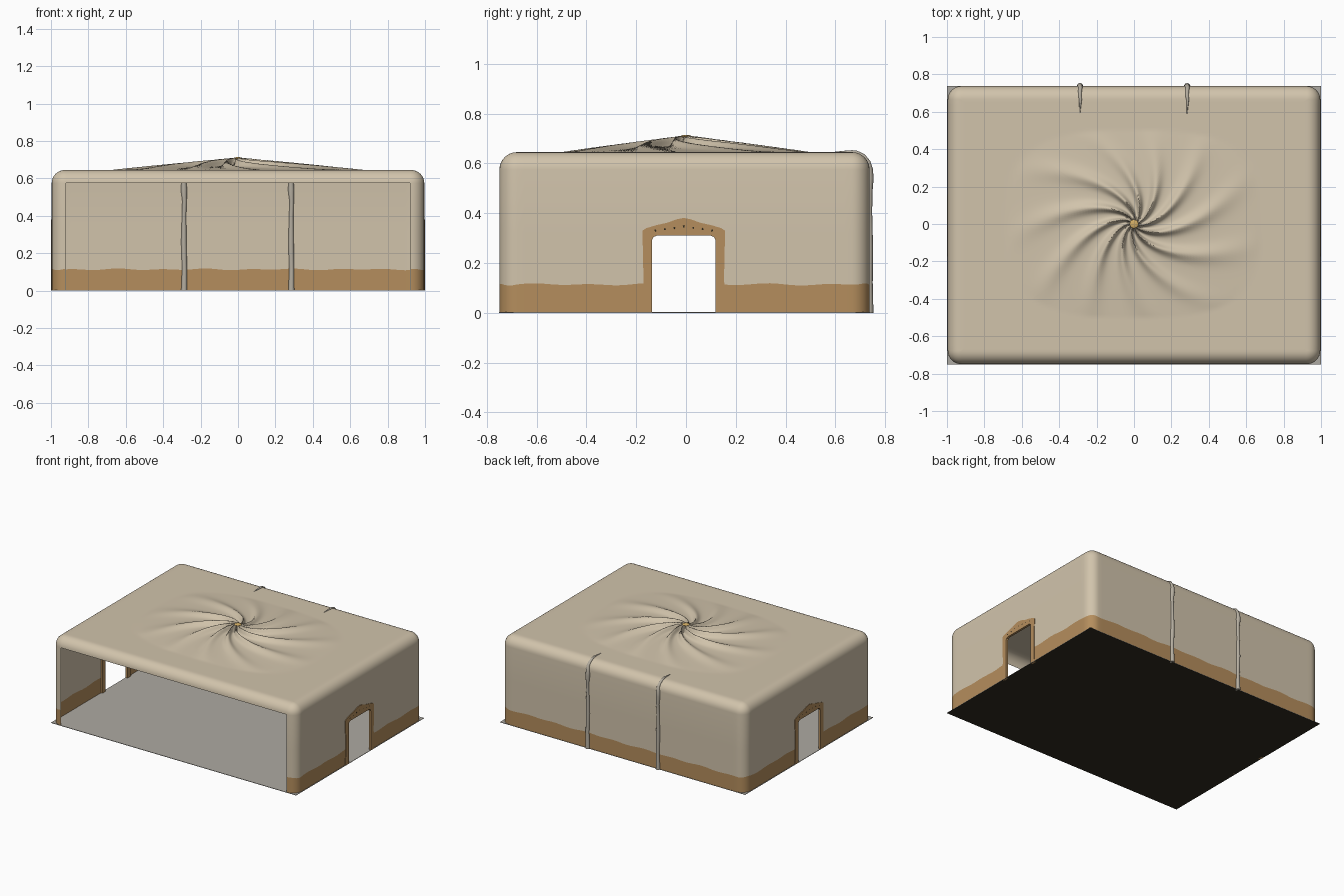
import bpy, bmesh, math

if "Cube" in bpy.data.objects:
    bpy.data.objects.remove(bpy.data.objects["Cube"], do_unlink=True)


def material(name, rgb):
    m = bpy.data.materials.new(name)
    m.use_nodes = True
    m.diffuse_color = (*rgb, 1)
    bsdf = m.node_tree.nodes["Principled BSDF"]
    bsdf.inputs["Base Color"].default_value = (*rgb, 1)
    bsdf.inputs["Roughness"].default_value = 0.9
    return m


PLASTER = material("plaster", (0.64, 0.55, 0.41))
CLAY = material("clay", (0.46, 0.27, 0.11))
STONE = material("stone", (0.42, 0.40, 0.36))
DARK = material("dark_underside", (0.03, 0.025, 0.015))
ROOT = material("root", (0.46, 0.42, 0.35))
GOLD = material("gold", (0.65, 0.42, 0.13))


def finish(name, bm, mats, smooth=False):
    mesh = bpy.data.meshes.new(name)
    bm.to_mesh(mesh)
    bm.free()
    ob = bpy.data.objects.new(name, mesh)
    bpy.context.collection.objects.link(ob)
    for m in mats:
        mesh.materials.append(m)
    if smooth:
        bpy.ops.object.select_all(action="DESELECT")
        ob.select_set(True)
        bpy.context.view_layer.objects.active = ob
        bpy.ops.object.shade_smooth_by_angle(angle=math.radians(50))
    return ob


# Main dimensions
HX, HY, YC = 0.996, 0.743, -0.006
R, FILLET = 0.072, 0.07
EAVES, ROOF = 0.575, 0.645
OPEN_X = 0.92
DOOR_Y, DOOR_W, DOOR_Z = -0.009, 0.14, 0.32


def span(stops, step=0.03):
    """Evenly subdivide between stops, keeping every stop."""
    out = [stops[0]]
    for a, b in zip(stops, stops[1:]):
        n = max(1, round(abs(b - a) / step))
        out += [a + (b - a) * (i + 1) / n for i in range(n)]
    return out


def perimeter():
    """Rounded rectangle as (x, y, normal x, normal y)."""
    lx, ly = HX - R, HY - R
    pts = []

    def corner(cx, cy, start):
        for i in range(1, 8):
            a = math.radians(start + 90 * i / 8)
            c, s = math.cos(a), math.sin(a)
            pts.append((cx + R * c, cy + YC + R * s, c, s))

    door = [DOOR_Y - DOOR_W, DOOR_Y + DOOR_W]
    side = span([YC - ly, *door, YC + ly])
    back = span([lx, -lx])
    front = span([-lx, -OPEN_X, OPEN_X, lx])
    pts.extend((HX, y, 1, 0) for y in side)
    corner(lx, ly, 0)
    pts.extend((x, YC + HY, 0, 1) for x in back)
    corner(-lx, ly, 90)
    pts.extend((-HX, y, -1, 0) for y in reversed(side))
    corner(-lx, -ly, 180)
    pts.extend((x, YC - HY, 0, -1) for x in front)
    corner(lx, -ly, 270)
    return pts


def swirl(x, y):
    """Height of the twisted folds on the roof."""
    rho = (abs(x / 0.68) ** 3 + abs(y / 0.5) ** 3) ** (1 / 3)
    if rho >= 1:
        return 0
    r = math.hypot(x, y)
    p = 11 * (math.atan2(y, x) - 0.5 * math.log(r + 0.03))
    ridge = 0.5 + 0.5 * math.cos(p + 0.6 * math.sin(p))
    depth = 0.6 * min(1, r / 0.05)
    return 0.068 * (1 - rho) ** 0.95 * (1 - depth * (1 - ridge))


# Shell: walls with clay skirting, rounded eaves and swirled roof
bm = bmesh.new()
plan = perimeter()
count = len(plan)


def skirting(k):
    turn = 2 * math.pi * k / count
    return 0.114 + 0.003 * math.sin(turn * 31) + 0.002 * math.sin(turn * 17)


rings = [[bm.verts.new((x, y, 0)) for x, y, _, _ in plan],
         [bm.verts.new((p[0], p[1], skirting(k))) for k, p in enumerate(plan)]]
for z in (DOOR_Z, EAVES):
    rings.append([bm.verts.new((x, y, z)) for x, y, _, _ in plan])
for i in range(1, 9):
    a = math.pi / 2 * i / 8
    d, z = FILLET * (1 - math.cos(a)), EAVES + FILLET * math.sin(a)
    rings.append([bm.verts.new((x - u * d, y - v * d, z)) for x, y, u, v in plan])
STEPS = 60
edge = [v.co.copy() for v in rings[-1]]
for i in range(1, STEPS):
    t = (1 - i / STEPS) ** 1.4
    rings.append([bm.verts.new((c.x * t, c.y * t, ROOF + swirl(c.x * t, c.y * t)))
                  for c in edge])
for level, (low, high) in enumerate(zip(rings, rings[1:])):
    for k in range(count):
        n = (k + 1) % count
        x, y = (plan[k][0] + plan[n][0]) / 2, (plan[k][1] + plan[n][1]) / 2
        front = y < YC - HY + 0.0001
        if level < 3 and front and abs(x) < OPEN_X:
            continue
        if level < 2 and abs(x) > HX - 0.0001 and abs(y - DOOR_Y) < DOOR_W:
            continue
        f = bm.faces.new((low[k], low[n], high[n], high[k]))
        f.material_index = int(level == 0 and not front)
peak = bm.verts.new((0, 0, ROOF + 0.066))
for k in range(count):
    bm.faces.new((rings[-1][k], rings[-1][(k + 1) % count], peak))
finish("shell", bm, [PLASTER, CLAY], smooth=True)

# Floor slab with square corners and a dark underside
bm = bmesh.new()
bmesh.ops.create_cube(bm, size=1)
for v in bm.verts:
    v.co.x *= 2
    v.co.y = v.co.y * 1.49 + YC
    v.co.z = (v.co.z + 0.5) * 0.003
bm.normal_update()
for f in bm.faces:
    f.material_index = int(f.normal.z < -0.5)
finish("floor", bm, [STONE, DARK])

# Door surrounds: half outlines, mirrored into a full arch
inner = [(0.128, 0), (0.128, 0.15), (0.128, 0.29), (0.122, 0.304),
         (0.108, 0.31), (0.06, 0.31), (0.03, 0.31), (0, 0.31)]
outer = [(0.165, 0), (0.162, 0.15), (0.166, 0.33), (0.15, 0.34),
         (0.11, 0.352), (0.065, 0.362), (0.03, 0.375), (0, 0.381)]


def arch(half):
    return half + [(-y, z) for y, z in reversed(half[:-1])]


def door_surround(name, sign):
    bm = bmesh.new()
    loops = [[bm.verts.new((sign * x, DOOR_Y + y, z)) for y, z in arch(half)]
             for x, half in ((1, inner), (1, outer), (0.984, outer), (0.984, inner))]
    for a, b in zip(loops, loops[1:] + loops[:1]):
        for i in range(len(a) - 1):
            bm.faces.new((a[i], a[i + 1], b[i + 1], b[i]))
    for i in (0, -1):
        bm.faces.new([loop[i] for loop in loops])
    bmesh.ops.recalc_face_normals(bm, faces=bm.faces[:])
    finish(name, bm, [CLAY])
    # Small studs along the lintel
    bm = bmesh.new()
    for i in range(-3, 4):
        made = bmesh.ops.create_uvsphere(bm, u_segments=8, v_segments=6, radius=0.005)
        for v in made["verts"]:
            v.co.x = v.co.x * 0.4 + sign * 0.999
            v.co.y += DOOR_Y + i * 0.038
            v.co.z += 0.346 - 0.005 * abs(i)
    finish(name + "_studs", bm, [DARK], smooth=True)


door_surround("left_door_surround", 1)
door_surround("right_door_surround", -1)


# Roots climbing the back wall and tapering out over the roof edge
def root(name, x):
    back = YC + HY - 0.001
    path = [(back, 0, 1.15), (back, 0.12, 0.95), (back, 0.26, 1.05),
            (back, 0.4, 0.8), (back, 0.48, 0.85), (back, 0.54, 1.2),
            (back, 0.575, 1)]
    for deg in (25, 50, 75, 90):
        a = math.radians(deg)
        path.append((back - FILLET * (1 - math.cos(a)),
                     EAVES + FILLET * math.sin(a), 0.9 - deg / 250))
    path += [(0.63, ROOF, 0.35), (0.59, ROOF - 0.001, 0.12)]
    curve = bpy.data.curves.new(name, "CURVE")
    curve.dimensions = "3D"
    curve.bevel_depth = 0.0145
    curve.bevel_resolution = 3
    curve.use_fill_caps = True
    line = curve.splines.new("POLY")
    line.points.add(len(path) - 1)
    for i, (p, (y, z, r)) in enumerate(zip(line.points, path)):
        p.co = (x + 0.002 * math.sin(i * 2), y, z, 1)
        p.radius = r
    line.use_smooth = True
    curve.materials.append(ROOT)
    bpy.context.collection.objects.link(bpy.data.objects.new(name, curve))


root("left_root", 0.285)
root("right_root", -0.288)

# Knot at the centre of the swirl
bm = bmesh.new()
bmesh.ops.create_uvsphere(bm, u_segments=16, v_segments=8, radius=0.024)
for v in bm.verts:
    v.co.z = v.co.z * 0.25 + ROOF + 0.063
finish("roof_knot", bm, [GOLD], smooth=True)
